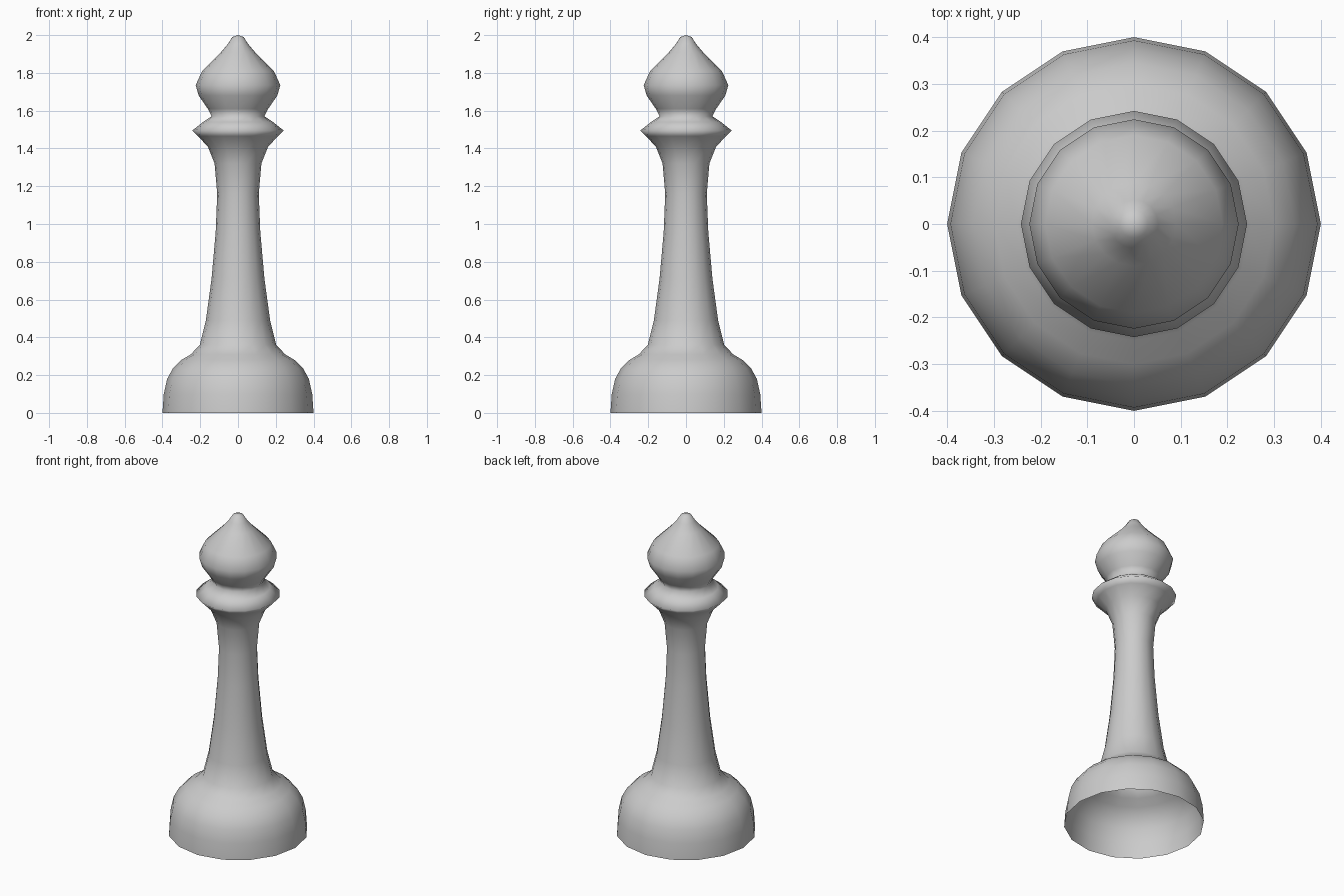
import bpy, bmesh, math

if "Cube" in bpy.data.objects:
    bpy.data.objects.remove(bpy.data.objects["Cube"])

SIDES = 16

# Half profiles (radius, height), bottom to top
base = [(0.40, 0), (0.393, 0.10), (0.375, 0.18), (0.345, 0.235), (0.30, 0.28), (0.25, 0.31)]
stem = [(0.25, 0.31), (0.202, 0.36), (0.17, 0.49), (0.14, 0.71), (0.118, 0.96),
        (0.11, 1.16), (0.124, 1.32), (0.16, 1.41)]
collar = [(0.16, 1.41), (0.212, 1.465), (0.242, 1.495), (0.185, 1.54), (0.14, 1.57)]
head = [(0.14, 1.57), (0.16, 1.61), (0.208, 1.68), (0.224, 1.735), (0.19, 1.81),
        (0.09, 1.91), (0.052, 1.955), (0.03, 1.99), (0, 2.0)]

# Join the sections into one continuous turned outline
profile = base + stem[1:] + collar[1:] + head[1:]


def lathe(name, points):
    """Turn a half profile round the z axis as one smooth, open-bottomed skin."""
    bm = bmesh.new()
    verts = [bm.verts.new((r, 0, z)) for r, z in points]
    edges = [bm.edges.new(pair) for pair in zip(verts, verts[1:])]
    bmesh.ops.spin(bm, geom=verts + edges, cent=(0, 0, 0), axis=(0, 0, 1),
                   angle=math.tau, steps=SIDES)
    bmesh.ops.remove_doubles(bm, verts=bm.verts, dist=0.0005)
    bmesh.ops.recalc_face_normals(bm, faces=bm.faces)
    # Make the skin face outward
    if sum(f.normal.dot(f.calc_center_median() * f.calc_area()) for f in bm.faces) < 0:
        bmesh.ops.reverse_faces(bm, faces=bm.faces)
    for f in bm.faces:
        f.smooth = True
    mesh = bpy.data.meshes.new(name)
    bm.to_mesh(mesh)
    bm.free()
    obj = bpy.data.objects.new(name, mesh)
    bpy.context.collection.objects.link(obj)
    return obj


# Turned board-game piece
lathe("bishop_piece", profile)
